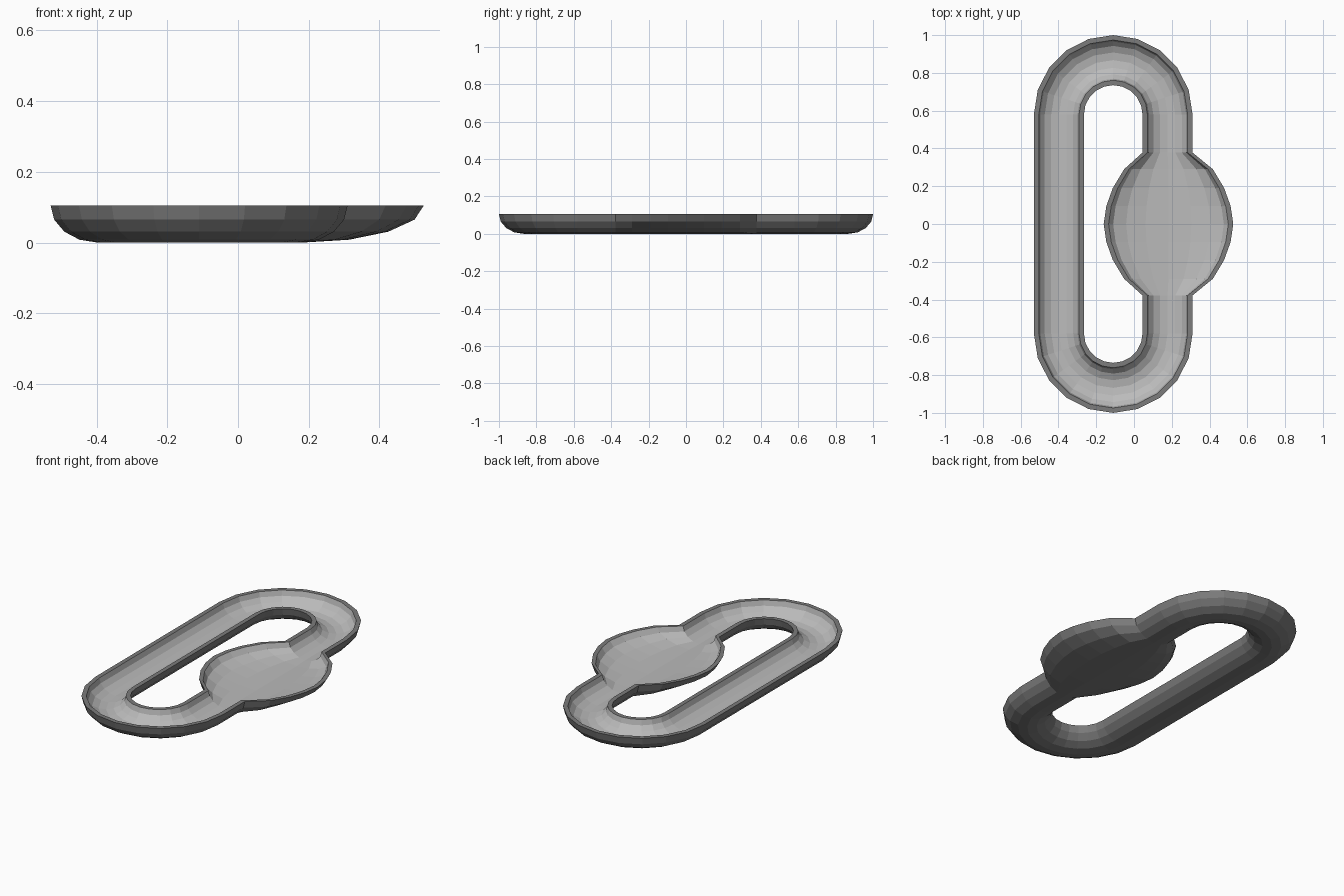
import bpy, bmesh
from math import sin, cos, pi

if "Cube" in bpy.data.objects:
    bpy.data.objects.remove(bpy.data.objects["Cube"])

CX, END_Y = -0.11, 0.58      # centre of the long loop, centre of its round ends
R, W, DEPTH = 0.2875, 0.1325, 0.105   # path radius, half channel width, depth
WALL = 0.026                 # wall thickness
ARC, PROFILE = 10, 8

# stations: (centre x, centre y, outward x, outward y, half width)
stations = []


def round_end(cy, start):
    for i in range(ARC + 1):
        a = start + pi * i / ARC
        stations.append((CX + R * cos(a), cy + R * sin(a), cos(a), sin(a), W))


# right side: channel swelling into the wide oval dish
half = [(0.378, W), (0.29, 0.235), (0.19, 0.295), (0.095, 0.329)]
dish = [(-y, w) for y, w in half] + [(0, 0.343)] + [(y, w) for y, w in reversed(half)]
for y, w in dish:
    stations.append((CX + R + (0.005 if w > W else 0), y, 1, 0, w))

# far end, straight left side, near end
round_end(END_Y, 0)
round_end(-END_Y, pi)


def section(station, inset):
    """Points of the half-round section, outer edge first."""
    x, y, ox, oy, w = station
    pts = []
    for j in range(PROFILE + 1):
        t = pi * j / PROFILE
        d = (w - inset) * cos(t)
        pts.append((x + ox * d, y + oy * d, DEPTH - (DEPTH - inset) * sin(t)))
    return pts


# closed section: outside skin, rim, inside skin, rim; swept round the loop
bm = bmesh.new()
rings = []
for s in stations:
    pts = section(s, 0) + section(s, WALL)[::-1]
    rings.append([bm.verts.new(p) for p in pts])
n = len(rings[0])
for k, a in enumerate(rings):
    b = rings[(k + 1) % len(rings)]
    for j in range(n):
        m = (j + 1) % n
        f = bm.faces.new((a[j], a[m], b[m], b[j]))
        f.material_index = 1 if PROFILE < j < n - 1 else 0
bmesh.ops.recalc_face_normals(bm, faces=bm.faces)

mesh = bpy.data.meshes.new("link_tray")
bm.to_mesh(mesh)
bm.free()

# dark shell and rim, lighter inside
for name, v in (("dark_shell", 0.2), ("light_inside", 0.5)):
    mat = bpy.data.materials.new(name)
    mat.diffuse_color = (v, v, v, 1)
    mat.use_nodes = True
    mat.node_tree.nodes["Principled BSDF"].inputs["Base Color"].default_value = mat.diffuse_color
    mesh.materials.append(mat)

tray = bpy.data.objects.new("link_tray", mesh)
bpy.context.collection.objects.link(tray)
